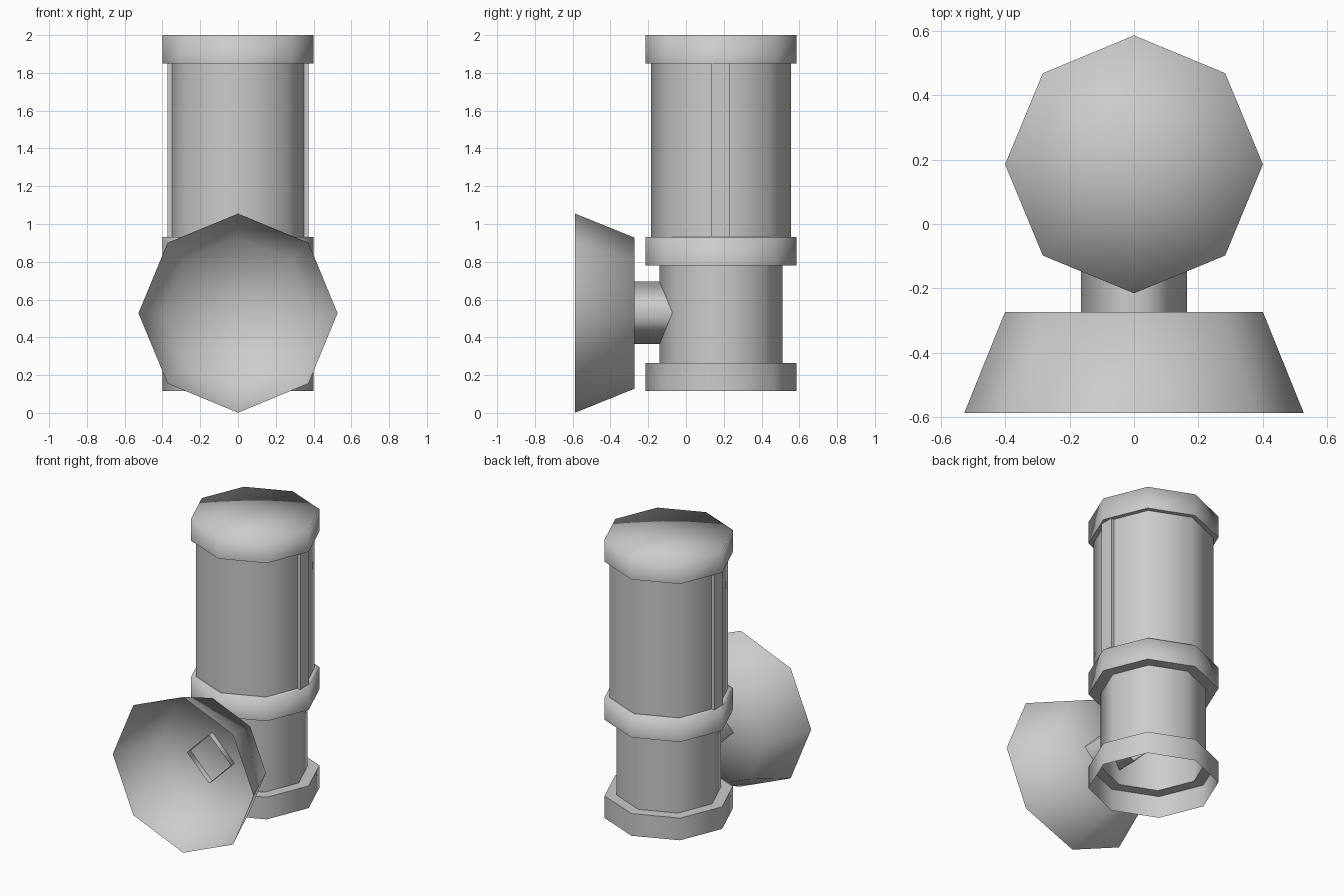
import bpy, bmesh, math

if "Cube" in bpy.data.objects:
    bpy.data.objects.remove(bpy.data.objects["Cube"])

BODY = (0, 0.185, 0)
FORWARD = (math.pi / 2, 0, 0)   # turns local +z to face the front (-y)


def lathe(name, strips, sides=8, loc=BODY, rot=(0, 0, 0)):
    """Spin (radius, height) strips; each strip is smooth, strips meet in a hard edge."""
    bm = bmesh.new()
    for strip in strips:
        rings = []
        for r, z in strip:
            if r == 0:
                rings.append([bm.verts.new((0, 0, z))] * sides)
            else:
                rings.append([bm.verts.new((r * math.cos(a), r * math.sin(a), z))
                              for a in (2 * math.pi * k / sides for k in range(sides))])
        for lo, hi in zip(rings, rings[1:]):
            for k in range(sides):
                n = (k + 1) % sides
                quad = list(dict.fromkeys((lo[k], lo[n], hi[n], hi[k])))
                bm.faces.new(quad).smooth = True
    mesh = bpy.data.meshes.new(name)
    bm.to_mesh(mesh)
    bm.free()
    obj = bpy.data.objects.new(name, mesh)
    obj.location, obj.rotation_euler = loc, rot
    bpy.context.collection.objects.link(obj)
    return obj


def box(name, size, loc):
    bpy.ops.mesh.primitive_cube_add(size=1, location=loc)
    obj = bpy.context.object
    obj.name = name
    obj.scale = size
    return obj


# Stacked octagonal column, open at the bottom
lathe("base_ring", [[(0.40, 0.115), (0.40, 0.265)], [(0.40, 0.265), (0.325, 0.265)]])
lathe("lower_body", [[(0.325, 0.265), (0.325, 0.78)]])
lathe("middle_ring", [[(0.325, 0.78), (0.40, 0.78)],
                      [(0.40, 0.78), (0.40, 0.93), (0.37, 0.93)]])
lathe("upper_body", [[(0.37, 0.93), (0.37, 1.85)]])
lathe("top_cap", [[(0.37, 1.85), (0.40, 1.85)],
                  [(0.40, 1.85), (0.40, 2.0), (0, 2.0)]])

# Thin vertical rails on both sides of the upper body
for side, label in ((1, "right"), (-1, "left")):
    box(f"{label}_rail", (0.03, 0.094, 0.92), (side * 0.358, 0.182, 1.39))

# Square neck (open tube) and hollow flared bell facing forward
lathe("neck", [[(0.165, 0.0), (0.165, 0.31)]], sides=4, loc=(0, 0, 0.53), rot=FORWARD)
lathe("bell", [[(0, 0.273), (0.40, 0.273), (0.527, 0.587)]], loc=(0, 0, 0.528), rot=FORWARD)
